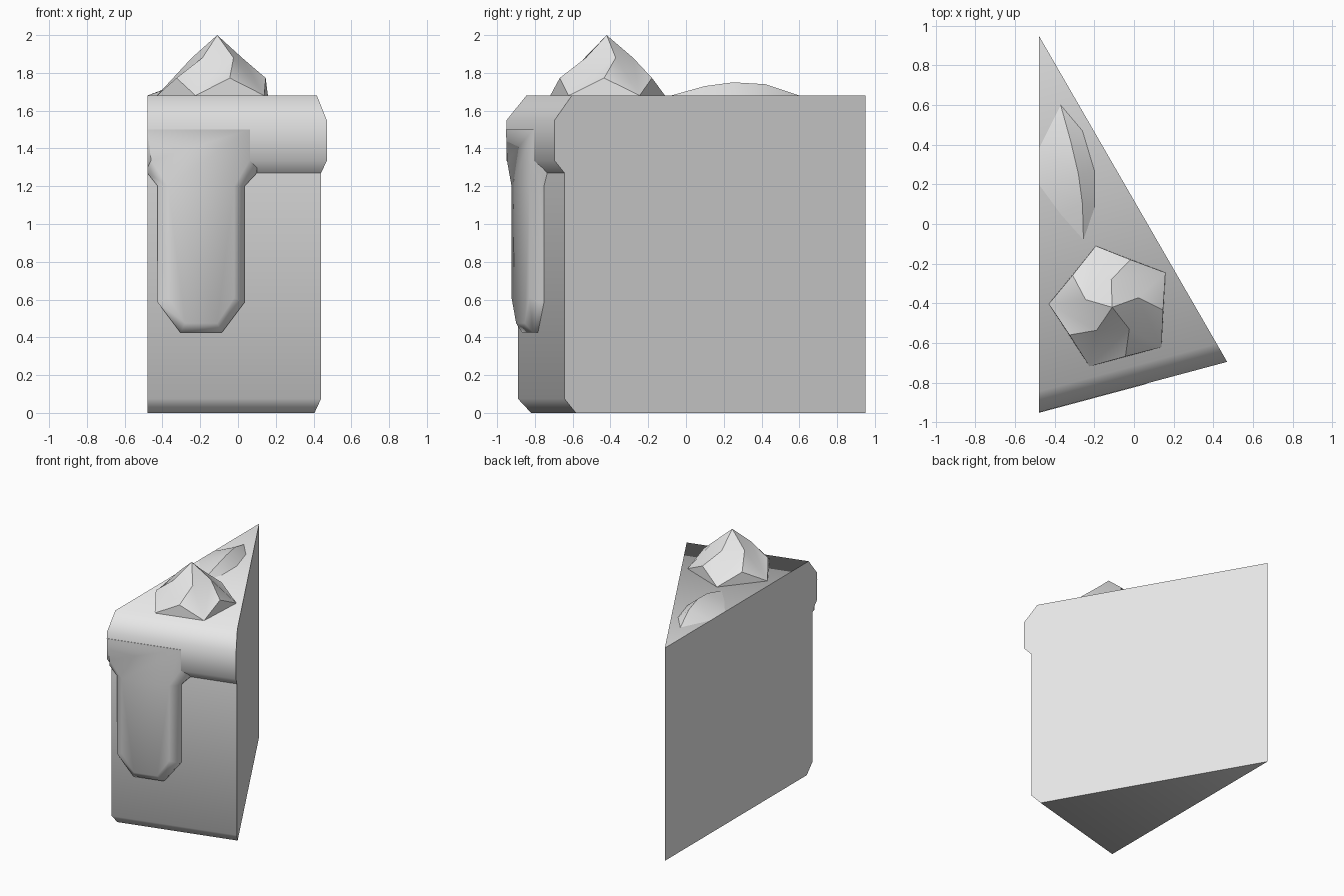
import bpy
import bmesh
import math

if "Cube" in bpy.data.objects:
    bpy.data.objects.remove(bpy.data.objects["Cube"])

GREY = bpy.data.materials.new("plain grey")
GREY.use_nodes = True
GREY.diffuse_color = (0.8, 0.8, 0.8, 1)
GREY.node_tree.nodes["Principled BSDF"].inputs["Base Color"].default_value = (0.8, 0.8, 0.8, 1)

TIP_X, TIP_Y = -0.48, 0.95
SLICE = math.radians(30)
FRONT_SLOPE = math.tan(SLICE / 2)
TOP = 1.68


def make_part(name, verts, faces, angle):
    bm = bmesh.new()
    vs = [bm.verts.new(v) for v in verts]
    for f in faces:
        bm.faces.new([vs[i] for i in f])
    bmesh.ops.recalc_face_normals(bm, faces=bm.faces)
    mesh = bpy.data.meshes.new(name)
    bm.to_mesh(mesh)
    bm.free()
    mesh.materials.append(GREY)
    obj = bpy.data.objects.new(name, mesh)
    bpy.context.collection.objects.link(obj)
    bpy.ops.object.select_all(action='DESELECT')
    obj.select_set(True)
    bpy.context.view_layer.objects.active = obj
    bpy.ops.object.shade_smooth_by_angle(angle=math.radians(angle))
    return obj


def wedge(name, profile, cap_low, cap_high):
    """Slice of a round shape: profile gives (radius, height) from low to high."""
    n = len(profile)
    left = [(TIP_X, TIP_Y - r, z) for r, z in profile]
    right = [(TIP_X + r * math.sin(SLICE), TIP_Y - r * math.cos(SLICE), z)
             for r, z in profile]
    tips = [(TIP_X, TIP_Y, profile[0][1]), (TIP_X, TIP_Y, profile[-1][1])]
    low, high = 2 * n, 2 * n + 1
    faces = [(i, n + i, n + i + 1, i + 1) for i in range(n - 1)]
    faces.append([low, *range(n), high])
    faces.append([low, *range(n, 2 * n), high])
    if cap_low:
        faces.append((low, 0, n))
    if cap_high:
        faces.append((high, n - 1, 2 * n - 1))
    return make_part(name, left + right + tips, faces, 58)


# Cake body and the icing layer on it
wedge("cake_body", [(1.77, 0), (1.84, 0.075), (1.84, 1.27)], True, False)
wedge("icing_layer", [(1.84, 1.27), (1.9, 1.335), (1.9, 1.55), (1.795, TOP)], False, True)


# Icing drip down the front, with a softened rim
def on_front(x, z, depth):
    return (x, -0.89 + (x - TIP_X) * FRONT_SLOPE - depth, z)


outer = [(-0.48, 1.5), (-0.48, 1.27), (-0.425, 1.2), (-0.425, 0.585), (-0.305, 0.425),
         (-0.085, 0.425), (0.035, 0.585), (0.035, 1.2), (0.10, 1.27), (0.10, 1.5)]
inner = [(-0.48, 1.5), (-0.46, 1.335), (-0.37, 1.2), (-0.37, 0.61), (-0.28, 0.475),
         (-0.11, 0.475), (-0.02, 0.61), (-0.02, 1.2), (0.06, 1.335), (0.06, 1.5)]
rings = [(outer, -0.005), (outer, 0.025), (inner, 0.063)]
verts = [on_front(x, z, d) for ring, d in rings for x, z in ring]
n = len(outer)
faces = [(k * n + i, k * n + (i + 1) % n, (k + 1) * n + (i + 1) % n, (k + 1) * n + i)
         for k in range(2) for i in range(n)]
faces.append(range(2 * n, 3 * n))
make_part("icing_drip", verts, faces, 58)

# Swirled cream dollop: apex, twisted inner ring, raised crests, base points
CX, CY = -0.11, -0.42


def ring_point(k, offset, radius, z):
    a = math.radians(offset + 72 * k)
    return (CX + radius * math.cos(a), CY + radius * math.sin(a), z)


verts = [(CX, CY, 2.0)]
for offset, radius, z in [(20, 0.14, 1.88), (-3, 0.257, 1.773), (33, 0.32, TOP)]:
    verts += [ring_point(k, offset, radius, z) for k in range(5)]
faces = []
for k in range(5):
    j = (k + 1) % 5
    in_a, in_b, crest_a, crest_b = 1 + k, 1 + j, 6 + k, 6 + j
    base, base_before = 11 + k, 11 + (k - 1) % 5
    faces += [(0, in_a, in_b), (in_a, crest_a, base), (in_a, base, in_b),
              (in_b, base, crest_b), (crest_a, base_before, base)]
make_part("cream_dollop", verts, faces, 32)

# Shallow creased mound near the tip of the slice
left = [(-0.48, 0.38, TOP), (-0.48, 0.2, TOP), (-0.37, 0.05, TOP)]
ridge = [(-0.32, 0.42, 1.74), (-0.28, 0.25, 1.75), (-0.26, 0.1, 1.73)]
right = [(-0.26, 0.47, TOP), (-0.2, 0.27, TOP), (-0.2, 0.08, TOP)]
ends = [(-0.37, 0.6, TOP), (-0.255, -0.08, TOP)]
faces = []
for row in (0, 3):
    faces += [(row + i, row + i + 1, row + i + 4, row + i + 3) for i in range(2)]
    faces += [(9, row, row + 3), (10, row + 2, row + 5)]
make_part("small_mound", left + ridge + right + ends, faces, 25)
